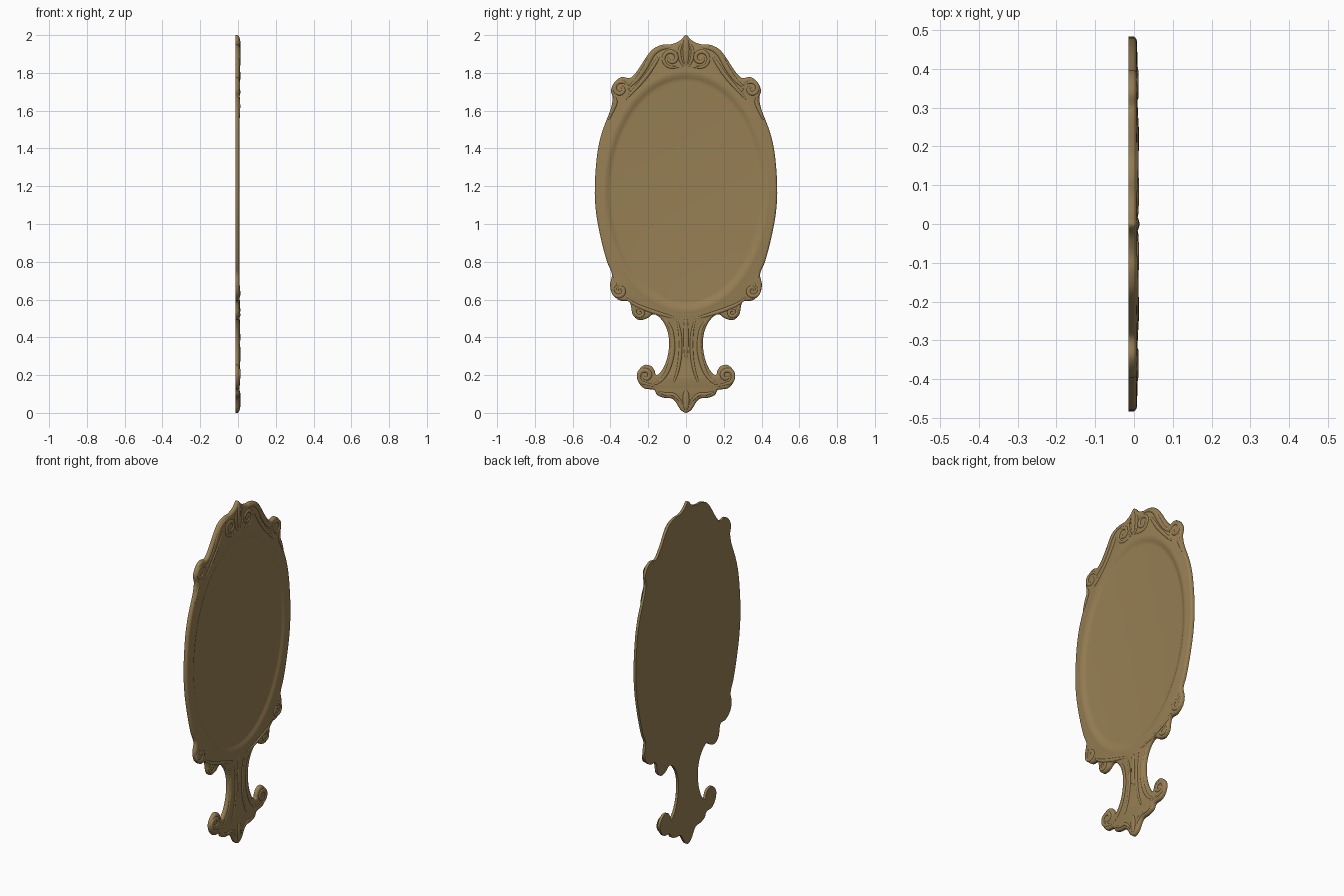
import bpy, bmesh, math
from mathutils import Vector
from mathutils.geometry import tessellate_polygon

if "Cube" in bpy.data.objects:
    bpy.data.objects.remove(bpy.data.objects["Cube"])

mat = bpy.data.materials.new("antique bronze")
mat.diffuse_color = (0.31, 0.212, 0.088, 1)
mat.use_nodes = True
mat.node_tree.nodes["Principled BSDF"].inputs["Base Color"].default_value = mat.diffuse_color

# right half of the silhouette as (y, z), top tip to bottom tip
HALF = [(0, 2), (.03, 1.972), (.075, 1.952), (.12, 1.95), (.17, 1.93), (.206, 1.89),
        (.245, 1.83), (.275, 1.79), (.30, 1.772), (.34, 1.778), (.375, 1.755), (.397, 1.71),
        (.388, 1.67), (.393, 1.63), (.405, 1.59), (.445, 1.485), (.47, 1.37), (.483, 1.2),
        (.476, 1.06), (.45, .92), (.418, .80), (.392, .735), (.402, .68), (.39, .63),
        (.35, .595), (.303, .59), (.29, .56), (.282, .52), (.25, .492), (.207, .50),
        (.175, .522), (.143, .508), (.108, .46), (.09, .39), (.095, .31), (.116, .245),
        (.143, .207), (.16, .203), (.167, .225), (.185, .248), (.222, .253), (.257, .215),
        (.255, .17), (.222, .13), (.17, .122), (.153, .095), (.116, .08), (.075, .076),
        (.053, .055), (.03, .018), (0, 0)]


def smooth_path(pts, closed, sub=4):
    """Catmull-Rom through the given 2D points."""
    p = [Vector(q) for q in pts]
    n = len(p)
    get = (lambda i: p[i % n]) if closed else (lambda i: p[max(0, min(n - 1, i))])
    out = []
    for i in range(n if closed else n - 1):
        a, b, c, d = (get(i + k) for k in (-1, 0, 1, 2))
        for s in range(sub):
            t = s / sub
            out.append(.5 * (2 * b + (c - a) * t + (2 * a - 5 * b + 4 * c - d) * t ** 2
                             + (3 * b - a - 3 * c + d) * t ** 3))
    if not closed:
        out.append(p[-1])
    return out


def finish(bm, name, angle):
    me = bpy.data.meshes.new(name)
    bm.to_mesh(me)
    bm.free()
    me.materials.append(mat)
    ob = bpy.data.objects.new(name, me)
    bpy.context.collection.objects.link(ob)
    bpy.ops.object.select_all(action='DESELECT')
    ob.select_set(True)
    bpy.context.view_layer.objects.active = ob
    bpy.ops.object.shade_smooth_by_angle(angle=math.radians(angle))


# body: flat back, rounded front edge, oval moulding and recessed glass
outline = smooth_path(HALF + [(-y, z) for y, z in HALF[-2:0:-1]], True)
N = len(outline)
inward = []
for i in range(N):
    t = (outline[(i + 1) % N] - outline[i - 1]).normalized()
    inward.append(Vector((t.y, -t.x)))   # clockwise loop: inside is to the right
bm = bmesh.new()


def bridge(a, b):
    for i in range(len(a)):
        j = (i + 1) % len(a)
        bm.faces.new((a[i], a[j], b[j], b[i]))


rings = []
for off, x in ((0, -.014), (0, -.001), (.003, .003), (.007, .006), (.012, .0075)):
    rings.append([bm.verts.new((x, *(p + n * off))) for p, n in zip(outline, inward)])
for a, b in zip(rings, rings[1:]):
    bridge(a, b)
bm.faces.new(rings[0])

ovals = []
for a, b, x in ((.452, .652, .0065), (.443, .642, .0085), (.432, .63, .009), (.42, .615, .007),
                (.41, .602, .002), (.402, .593, -.001), (.39, .58, -.002)):
    ovals.append([bm.verts.new((x, a * math.sin(k * math.tau / 128),
                                1.172 + b * math.cos(k * math.tau / 128))) for k in range(128)])
for a, b in zip(ovals, ovals[1:]):
    bridge(a, b)
bm.faces.new(ovals[-1])

# front face between the outer edge and the oval
loops = [rings[-1], ovals[0]]
flat = loops[0] + loops[1]
for tri in tessellate_polygon([[Vector((v.co.y, v.co.z, 0)) for v in l] for l in loops]):
    try:
        bm.faces.new([flat[i] for i in tri])
    except ValueError:
        pass
bmesh.ops.recalc_face_normals(bm, faces=bm.faces[:])
finish(bm, "mirror_body", 50)


def ridge(name, pts, r, h=.006, sides=(1, -1)):
    """Raised, tapering half-round carving, mirrored left and right."""
    path = smooth_path(pts, False)
    bm = bmesh.new()
    for s in sides:
        rows = []
        for i, p in enumerate(path):
            t = (path[min(i + 1, len(path) - 1)] - path[max(i - 1, 0)]).normalized()
            n = Vector((-t.y, t.x))
            f = max(.05, math.sin(math.pi * i / (len(path) - 1))) ** .5
            row = []
            for k in range(9):
                a = math.pi * k / 8
                q = p + n * (r * f * math.cos(a))
                row.append(bm.verts.new((.006 + h * f * math.sin(a), s * q.x, q.y)))
            rows.append(row)
        for a, b in zip(rows, rows[1:]):
            for k in range(8):
                bm.faces.new((a[k], a[k + 1], b[k + 1], b[k]))
    bm.normal_update()
    for f in bm.faces:
        if f.normal.x < 0:
            f.normal_flip()
    finish(bm, name, 60)


def spiral(cy, cz, r, start, turns, lead=()):
    """Scroll winding inwards; start in degrees, optional lead-in points."""
    n = 14
    pts = list(lead)
    for i in range(n + 1):
        a = math.radians(start) + turns * math.tau * i / n
        q = r * (1 - .8 * i / n)
        pts.append((cy + q * math.cos(a), cz + q * math.sin(a)))
    return pts


# crest carving
ridge("crest_scrolls", spiral(.078, 1.878, .048, -90, 1.4, [(.015, 1.84), (.045, 1.832)]), .011, .007)
ridge("crest_leaf", [(0, 1.985), (0, 1.95), (0, 1.9), (0, 1.84)], .018, .008, (1,))
ridge("crest_side_leaves", [(.02, 1.955), (.035, 1.92), (.03, 1.87), (.01, 1.83)], .009)
ridge("crest_outer_sweeps", [(.07, 1.938), (.13, 1.93), (.175, 1.9), (.215, 1.83), (.26, 1.765),
                             (.31, 1.72)], .013)
ridge("crest_inner_sweeps", [(.14, 1.89), (.165, 1.85), (.21, 1.785), (.265, 1.72), (.32, 1.66)], .011)
# shoulder and lower lobes
ridge("shoulder_scrolls", spiral(.347, 1.715, .042, 150, -1.2, [(.29, 1.69)]), .011)
ridge("shoulder_tails", [(.38, 1.68), (.372, 1.645), (.39, 1.6), (.41, 1.55)], .01)
ridge("lower_scrolls", spiral(.352, .648, .04, 60, -1.2, [(.385, .72)]), .011)
ridge("lower_small_scrolls", spiral(.243, .533, .03, 60, -1.1, [(.29, .59)]), .009)
ridge("lower_sweeps", [(.32, .61), (.27, .575), (.2, .545), (.12, .52), (.05, .5)], .01)
# handle flutes and foot scrolls
ridge("handle_center_leaf", [(0, .51), (0, .44), (0, .36), (0, .28)], .014, .006, (1,))
ridge("handle_inner_flutes", [(.05, .5), (.032, .42), (.03, .32), (.045, .22), (.075, .14)], .009)
ridge("handle_outer_flutes", [(.115, .5), (.082, .45), (.07, .38), (.073, .31), (.095, .23),
                              (.13, .175), (.18, .145)], .012)
ridge("foot_scrolls", spiral(.214, .197, .042, -90, 1.25, [(.12, .15), (.17, .145)]), .012, .007)
ridge("foot_rim", [(.15, .115), (.11, .1), (.07, .098), (.04, .075), (.015, .04)], .009)
ridge("foot_drop", [(0, .12), (0, .09), (0, .05), (0, .015)], .018, .008, (1,))
